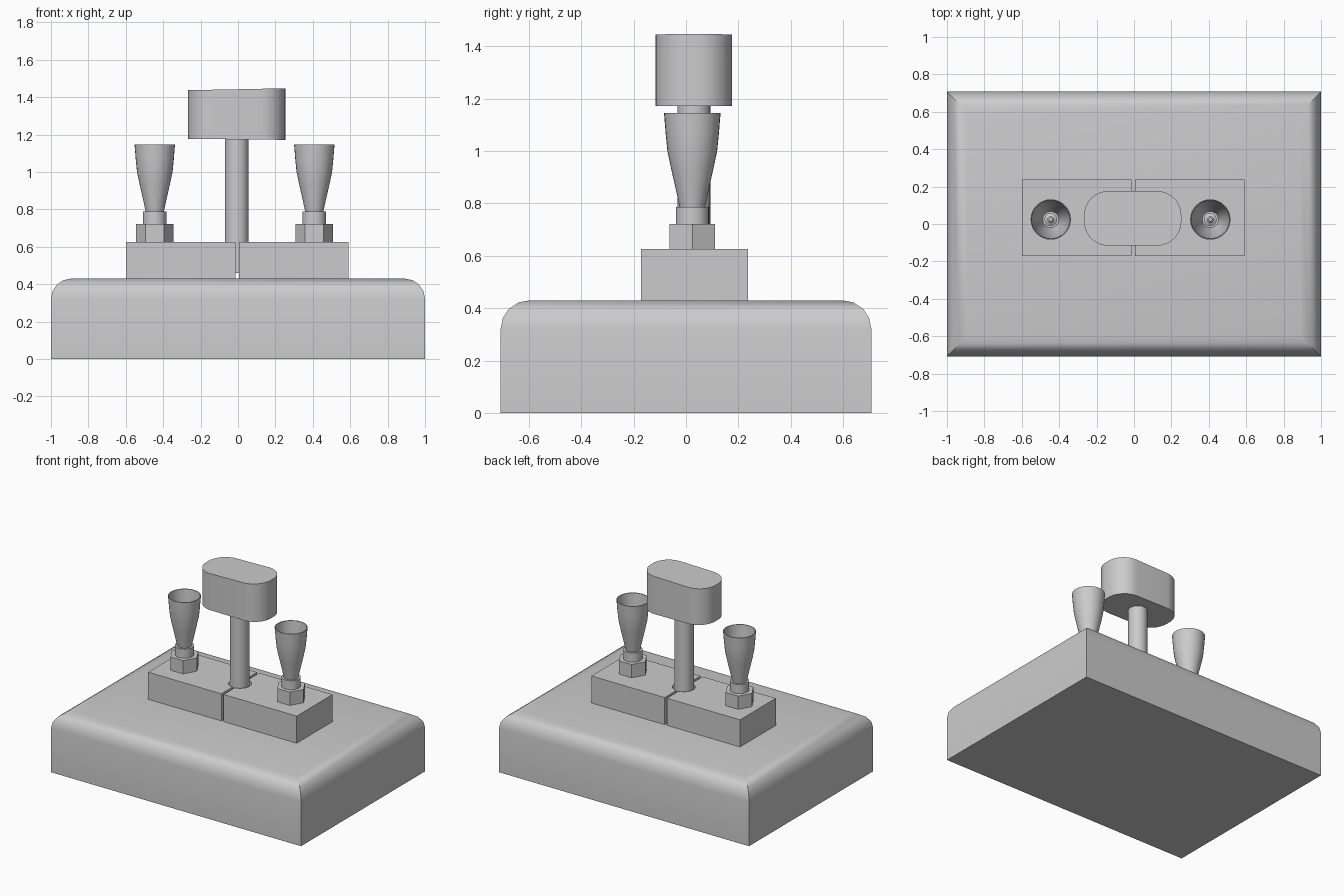
import bpy, bmesh
from math import pi, sin, cos, radians

if "Cube" in bpy.data.objects:
    bpy.data.objects.remove(bpy.data.objects["Cube"])


def finish(bm, name, smooth=True):
    bmesh.ops.recalc_face_normals(bm, faces=bm.faces)
    me = bpy.data.meshes.new(name)
    bm.to_mesh(me)
    bm.free()
    ob = bpy.data.objects.new(name, me)
    bpy.context.collection.objects.link(ob)
    if smooth:
        bpy.ops.object.select_all(action='DESELECT')
        ob.select_set(True)
        bpy.context.view_layer.objects.active = ob
        bpy.ops.object.shade_smooth_by_angle(angle=radians(35))
    return ob


def prism(name, outline, z0, z1, smooth=True, tilt=0.0):
    """Extrude an outline; tilt raises the top and lowers the bottom along x."""
    bm = bmesh.new()
    lo = [bm.verts.new((x, y, z0 - tilt * x * 0.5)) for x, y in outline]
    hi = [bm.verts.new((x, y, z1 + tilt * x)) for x, y in outline]
    bm.faces.new(lo[::-1])
    bm.faces.new(hi)
    n = len(outline)
    for i in range(n):
        j = (i + 1) % n
        bm.faces.new((lo[i], lo[j], hi[j], hi[i]))
    return finish(bm, name, smooth)


def arc(cx, cy, r, a0, a1, n):
    return [(cx + r * cos(a0 + (a1 - a0) * i / n), cy + r * sin(a0 + (a1 - a0) * i / n))
            for i in range(n + 1)]


def circle(cx, cy, r, n):
    return arc(cx, cy, r, 0, 2 * pi, n)[:-1]


def lathe(name, profile, cx, cy, n=32):
    bm = bmesh.new()
    vs = [bm.verts.new((cx + r, cy, z)) for r, z in profile]
    es = [bm.edges.new(p) for p in zip(vs, vs[1:])]
    bmesh.ops.spin(bm, geom=vs + es, cent=(cx, cy, 0), axis=(0, 0, 1),
                   angle=2 * pi, steps=n, use_duplicate=False)
    bmesh.ops.remove_doubles(bm, verts=bm.verts, dist=1e-4)
    return finish(bm, name)


# Base slab with rounded top edges
bm = bmesh.new()
bmesh.ops.create_cube(bm, size=1)
for v in bm.verts:
    v.co = (v.co.x * 2, v.co.y * 1.416, (v.co.z + 0.5) * 0.43)
top = [e for e in bm.edges if all(v.co.z > 0.4 for v in e.verts)]
bmesh.ops.bevel(bm, geom=top, offset=0.11, segments=4, profile=0.5, affect='EDGES')
finish(bm, "base")

# Split mounting block: two halves with a round notch for the stem
CX, CY = -0.007, 0.03
for side, name in ((-1, "left_block"), (1, "right_block")):
    r, gap = 0.075, 0.009
    notch = [(max(x, gap), y) for x, y in arc(0, CY, r, -pi / 2 + 0.12, pi / 2 - 0.12, 16)]
    half = [(gap, 0.237), (gap, CY + r)] + notch[::-1] + [(gap, CY - r), (gap, -0.172),
                                                        (0.594, -0.172), (0.594, 0.237)]
    clean = [p for i, p in enumerate(half)
             if abs(p[0] - half[i - 1][0]) + abs(p[1] - half[i - 1][1]) > 1e-3]
    prism(name, [(CX + side * x + 0.003, y) for x, y in clean], 0.43, 0.626)

# Central stem and lozenge-shaped head
prism("stem", circle(CX, CY, 0.063, 32), 0.46, 1.18)
R, HX, HY = 0.13, 0.26, 0.146
head = []
for k, (sx, sy) in enumerate(((1, 1), (-1, 1), (-1, -1), (1, -1))):
    head += arc(CX + sx * (HX - R), CY + sy * (HY - R), R, k * pi / 2, (k + 1) * pi / 2, 10)
prism("head", head, 1.174, 1.442, tilt=0.02)

# Flared cups on hexagonal nuts
cup = [(0, 0.78), (0.047, 0.78), (0.062, 0.85), (0.079, 0.925), (0.095, 1.0), (0.102, 1.07),
       (0.108, 1.146), (0.103, 1.146), (0.097, 1.07), (0.09, 1.0), (0.074, 0.925),
       (0.057, 0.85), (0.043, 0.80), (0, 0.80)]
pin = [(0.034, 0.80), (0.034, 0.815), (0.018, 0.825), (0.018, 0.855), (0.01, 0.862), (0, 0.862)]
for x, side in ((-0.445, "left"), (0.408, "right")):
    y = 0.024
    prism(side + "_nut", circle(x, y, 0.1, 6), 0.626, 0.722, smooth=False)
    prism(side + "_collar", circle(x, y, 0.063, 32), 0.722, 0.787)
    lathe(side + "_cup", cup, x, y)
    lathe(side + "_cup_pin", pin, x, y, 16)
